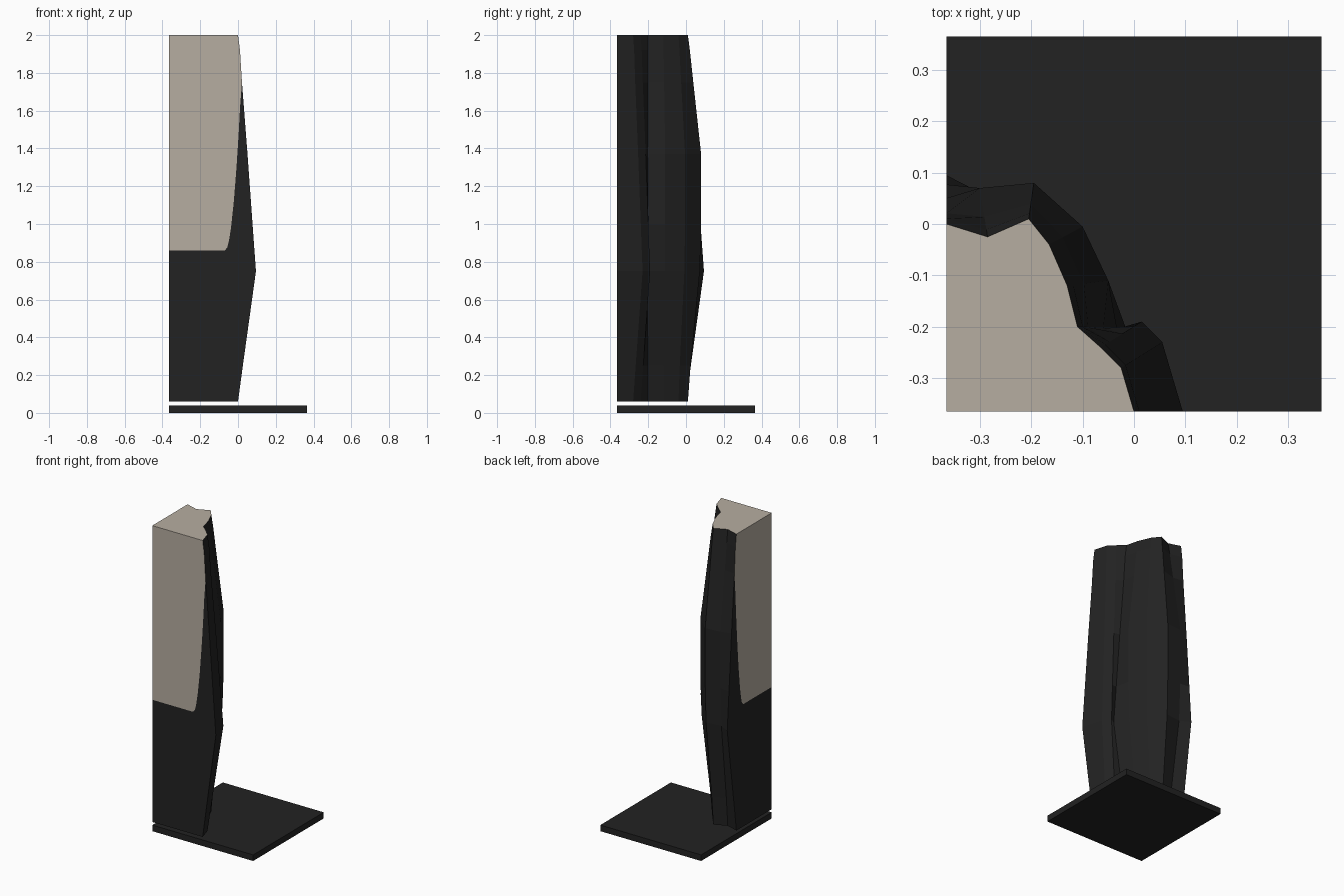
import bpy, bmesh

if "Cube" in bpy.data.objects:
    bpy.data.objects.remove(bpy.data.objects["Cube"])


def material(name, rgb):
    m = bpy.data.materials.new(name)
    m.diffuse_color = (*rgb, 1)
    m.use_nodes = True
    m.node_tree.nodes["Principled BSDF"].inputs["Base Color"].default_value = m.diffuse_color
    return m


dark = material("charcoal", (0.016, 0.016, 0.016))
beige = material("warm beige", (0.47, 0.42, 0.355))
H = 0.365


def finish(bm, name, mats):
    bmesh.ops.recalc_face_normals(bm, faces=bm.faces)
    me = bpy.data.meshes.new(name)
    bm.to_mesh(me)
    bm.free()
    for m in mats:
        me.materials.append(m)
    ob = bpy.data.objects.new(name, me)
    bpy.context.collection.objects.link(ob)


# Square base plate
bm = bmesh.new()
bmesh.ops.create_cube(bm, size=1)
for v in bm.verts:
    v.co = (v.co.x * 2 * H, v.co.y * 2 * H, (v.co.z + 0.5) * 0.04)
finish(bm, "base_plate", [dark])

# Rough inner edge: each column runs between a narrow (end) and a wide (middle) point
narrow = [(0, -H), (-.025, -.28), (-.065, -.24), (-.11, -.2), (-.13, -.12),
          (-.165, -.04), (-.205, .01), (-.285, -.025), (-H, 0)]
wide = [(.095, -H), (.055, -.23), (.015, -.19), (-.015, -.205), (-.05, -.11),
        (-.10, -.005), (-.195, .08), (-.30, .07), (-H, .095)]
levels = [.06, .25, .75, 1.0, 1.37, 1.75, 1.92, 2.0]
edge_bulge = [0, .27, 1, .81, .53, .22, .11, 0]
mid_bulge = [0, .2, .9, 1, 1, .41, .15, 0]
JOIN = 5  # level where the colour border meets the rough edge

bm = bmesh.new()
cols = []
for i, (a, b) in enumerate(zip(narrow, wide)):
    bulge = edge_bulge if i < 4 or i > 7 else mid_bulge
    cols.append([bm.verts.new((a[0] + (b[0] - a[0]) * t, a[1] + (b[1] - a[1]) * t, z))
                 for t, z in zip(bulge, levels)])
for c, d in zip(cols, cols[1:]):
    for k in range(len(levels) - 1):
        bm.faces.new((c[k], d[k], d[k + 1], c[k + 1]))

# Straight outer corner, with flat top and bottom
low, mid, top = [bm.verts.new((-H, -H, z)) for z in (.06, .86, 2.0)]
bm.faces.new([low] + [c[0] for c in cols])
bm.faces.new([top] + [c[-1] for c in cols]).material_index = 1

# Two flat outer sides, each divided by a curved colour border
border = [(-.07, .86), (-.057, .875), (-.048, .91), (-.037, .98), (-.022, 1.12),
          (-.008, 1.3), (.003, 1.47), (.011, 1.62)]
for col, swap in ((cols[0], False), (cols[-1], True)):
    curve = [bm.verts.new((-H, u, z) if swap else (u, -H, z)) for u, z in border]
    bm.faces.new([top, mid] + curve + col[JOIN:]).material_index = 1
    bm.faces.new([mid, low] + col[:JOIN + 1] + curve[::-1])
finish(bm, "broken_column", [dark, beige])
